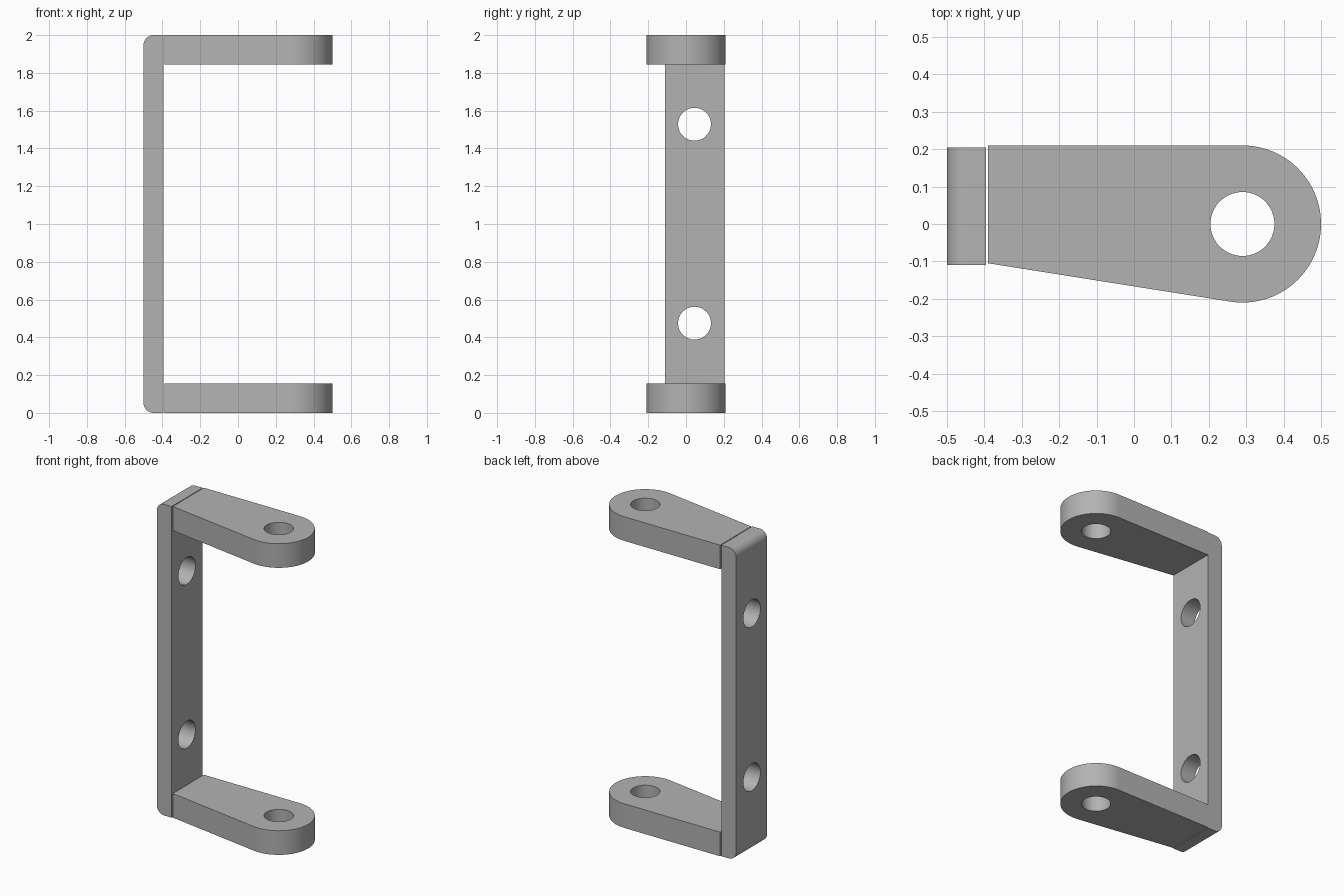
import bpy
import bmesh
from math import asin, atan2, cos, hypot, pi, sin, radians
from mathutils import Matrix, Vector

if "Cube" in bpy.data.objects:
    bpy.data.objects.remove(bpy.data.objects["Cube"])

grey = bpy.data.materials.new("plain grey")
grey.use_nodes = True
colour = (0.45, 0.45, 0.45, 1)
grey.diffuse_color = colour
grey.node_tree.nodes["Principled BSDF"].inputs["Base Color"].default_value = colour


def arc(cx, cy, radius, start, end, steps):
    angles = [start + (end - start) * i / steps for i in range(steps + 1)]
    return [(cx + radius * cos(a), cy + radius * sin(a)) for a in angles]


def prism(name, outline, depth, matrix):
    """Extrude a flat outline along local z, then place it."""
    bm = bmesh.new()
    face = bm.faces.new([bm.verts.new((x, y, 0)) for x, y in outline])
    top = bmesh.ops.extrude_face_region(bm, geom=[face])["geom"]
    moved = [v for v in top if isinstance(v, bmesh.types.BMVert)]
    bmesh.ops.translate(bm, vec=(0, 0, depth), verts=moved)
    bmesh.ops.transform(bm, matrix=matrix, verts=bm.verts)
    bmesh.ops.recalc_face_normals(bm, faces=bm.faces)
    mesh = bpy.data.meshes.new(name)
    bm.to_mesh(mesh)
    bm.free()
    mesh.materials.append(grey)
    obj = bpy.data.objects.new(name, mesh)
    bpy.context.collection.objects.link(obj)
    return obj


def drill(obj, centre, radius, axis):
    """Cut a round hole through the part along an axis."""
    turn = Vector(axis).to_track_quat("Z", "Y").to_matrix().to_4x4()
    place = Matrix.Translation(centre) @ turn @ Matrix.Translation((0, 0, -0.2))
    cutter = prism("hole_cutter", arc(0, 0, radius, 0, 2 * pi, 64)[:-1], 0.4, place)
    cutter.hide_render = True
    cut = obj.modifiers.new("hole", "BOOLEAN")
    cut.operation = "DIFFERENCE"
    cut.solver = "EXACT"
    cut.object = cutter
    bpy.context.view_layer.objects.active = obj
    bpy.ops.object.modifier_apply(modifier=cut.name)
    bpy.data.objects.remove(cutter)


def smooth(obj):
    bpy.ops.object.select_all(action="DESELECT")
    obj.select_set(True)
    bpy.context.view_layer.objects.active = obj
    bpy.ops.object.shade_smooth_by_angle(angle=radians(30))


# Upright plate: rounded outer corners, two screw holes
left, right, r = -0.5, -0.395, 0.052
profile = [(right, 0), (right, 2)]
profile += arc(left + r, 2 - r, r, pi / 2, pi, 12)
profile += arc(left + r, r, r, pi, 1.5 * pi, 12)
upright = prism("upright_plate", profile, 0.315,
                Matrix.Translation((0, 0.205, 0)) @ Matrix.Rotation(pi / 2, 4, "X"))
for z in (0.475, 1.528):
    drill(upright, (-0.45, 0.045, z), 0.087, (1, 0, 0))
smooth(upright)

# Arms: straight back edge, tapered front edge tangent to the round end
hub_x, hub_r = 0.29, 0.21
start = Vector((-0.39, -0.105))
to_hub = Vector((hub_x, 0)) - start
slope = atan2(to_hub.y, to_hub.x) - asin(hub_r / hypot(*to_hub))
outline = [tuple(start)] + arc(hub_x, 0, hub_r, slope - pi / 2, pi / 2, 48)
outline.append((start.x, hub_r))
for name, z in (("lower_arm", 0), ("upper_arm", 1.845)):
    arm = prism(name, outline, 0.155, Matrix.Translation((0, 0, z)))
    drill(arm, (hub_x, 0, z + 0.08), 0.0855, (0, 0, 1))
    smooth(arm)
